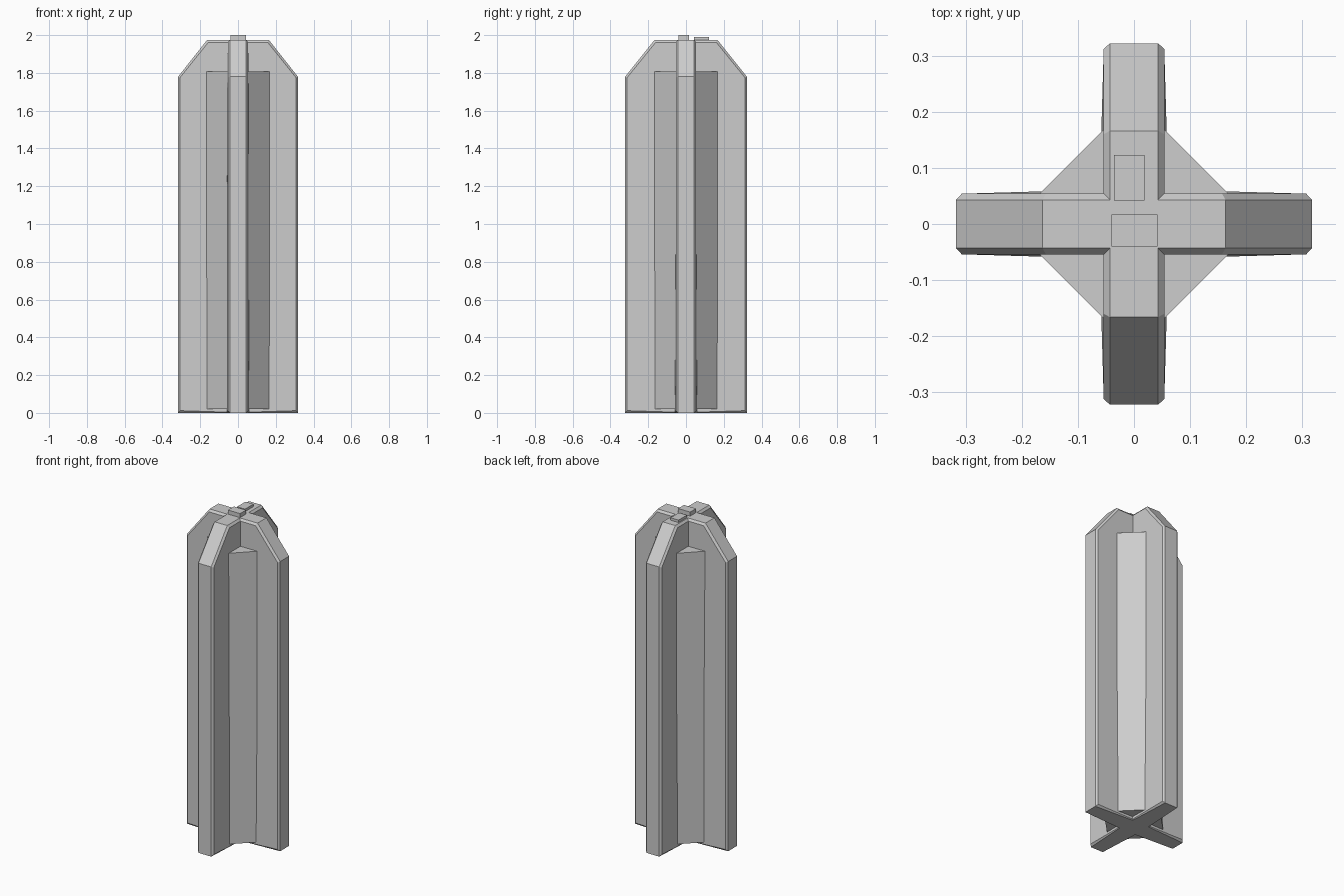
import bpy, bmesh, math

if "Cube" in bpy.data.objects:
    bpy.data.objects.remove(bpy.data.objects["Cube"])

grey = bpy.data.materials.new("light_grey")
grey.diffuse_color = (0.61, 0.61, 0.61, 1)
grey.use_nodes = True
grey.node_tree.nodes["Principled BSDF"].inputs["Base Color"].default_value = grey.diffuse_color


def make_object(name, bm):
    bmesh.ops.recalc_face_normals(bm, faces=bm.faces[:])
    mesh = bpy.data.meshes.new(name)
    bm.to_mesh(mesh)
    bm.free()
    mesh.materials.append(grey)
    obj = bpy.data.objects.new(name, mesh)
    bpy.context.collection.objects.link(obj)
    return obj


def bridge(bm, a, b):
    for i in range(len(a)):
        j = (i + 1) % len(a)
        bm.faces.new((a[i], a[j], b[j], b[i]))


# Crossed slab with bevelled rim; (along, height, half thickness)
def slab(name, reach, shoulder, along_y):
    rim_half = [(reach, 0, .043), (reach, 1.78, .043), (shoulder, 1.975, .043)]
    side_half = [(reach - .010, .012, .054), (reach - .010, 1.775, .054),
                 (shoulder - .006, 1.962, .054)]

    def loop(half, bottom, top):
        left = [(-u, z, t) for u, z, t in reversed(half)]
        return [bottom] + half + [top] + left

    rim = loop(rim_half, (0, 0, .060), (0, 1.975, .043))
    side = loop(side_half, (0, .002, .063), (0, 1.962, .054))
    bm = bmesh.new()

    def ring(points, sign):
        return [bm.verts.new((sign * t, u, z) if along_y else (u, sign * t, z))
                for u, z, t in points]

    rings = [ring(side, -1), ring(rim, -1), ring(rim, 1), ring(side, 1)]
    for a, b in zip(rings, rings[1:]):
        bridge(bm, a, b)
    for r in (rings[0], rings[3]):
        # two halves per side, split at the centre line
        bm.faces.new(r[:5])
        bm.faces.new(r[4:] + r[:1])
    return make_object(name, bm)


slab("side_to_side_fin", .317, .163, False)
slab("front_to_back_fin", .322, .166, True)

# Core filling the four inner corners with diagonal faces
outline = [(.172, .05), (.05, .172), (-.05, .172), (-.172, .05),
           (-.172, -.05), (-.05, -.172), (.05, -.172), (.172, -.05)]
bm = bmesh.new()
low, high = ([bm.verts.new((x, y, z)) for x, y in outline] for z in (.02, 1.808))
bridge(bm, low, high)
bm.faces.new(low)
bm.faces.new(high)
make_object("diagonal_core", bm)


# Small raised blocks on the crown
def block(name, x0, x1, y0, y1, z0, z1):
    bm = bmesh.new()
    bmesh.ops.create_cube(bm, size=1)
    for v in bm.verts:
        v.co = (x1 if v.co.x > 0 else x0,
                y1 if v.co.y > 0 else y0,
                z1 if v.co.z > 0 else z0)
    make_object(name, bm)


block("centre_top_block", -.040, .042, -.040, .017, 1.95, 2.0)
block("rear_top_block", -.036, .019, .042, .123, 1.95, 1.99)
